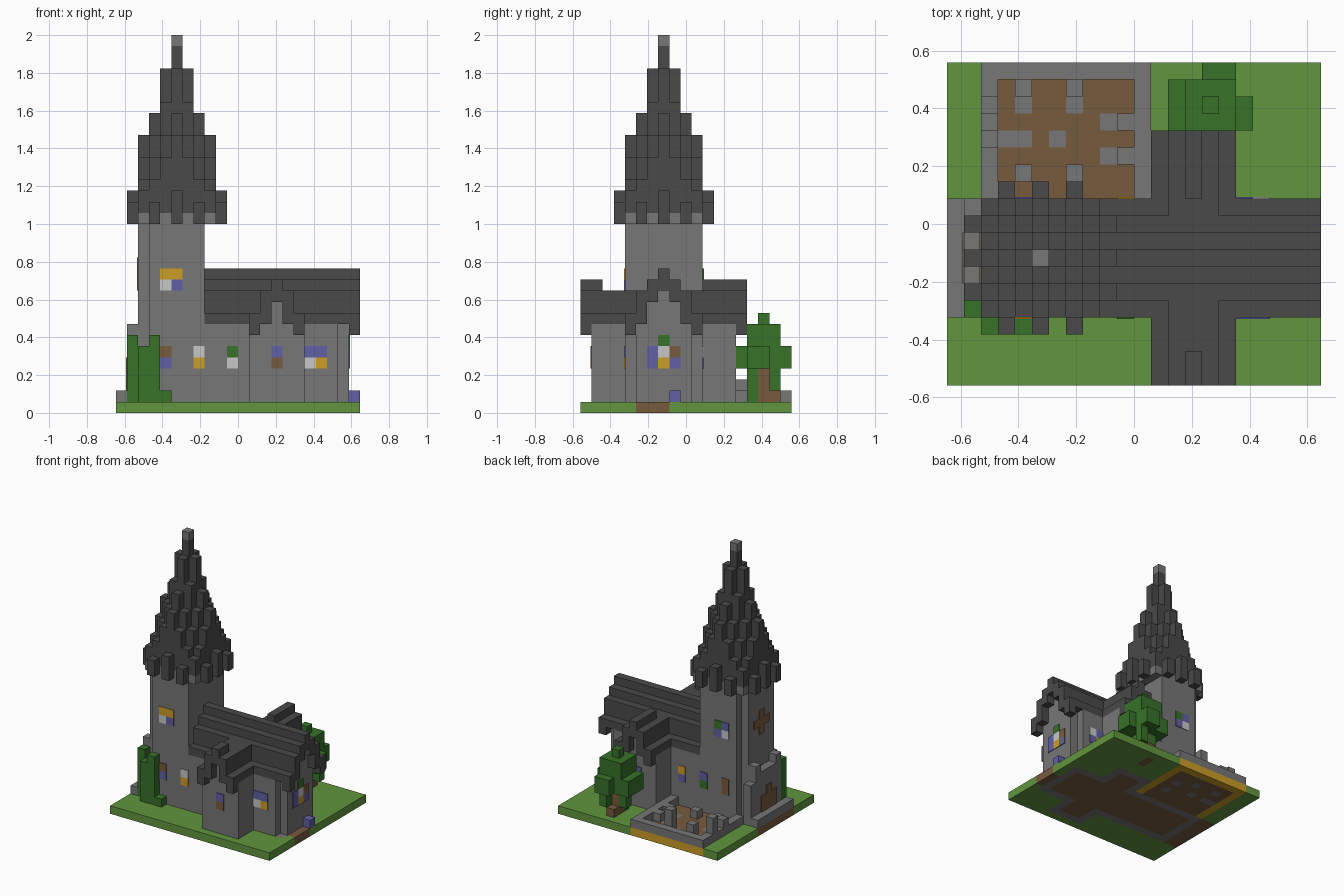
import bpy, bmesh
from mathutils import Matrix, Vector

if "Cube" in bpy.data.objects:
    bpy.data.objects.remove(bpy.data.objects["Cube"], do_unlink=True)

NX, NY, NZ = 22, 19, 34          # building grid, in blocks
V = 2 / NZ                       # block size


def material(name, rgb):
    m = bpy.data.materials.new(name)
    col = [(c / 255) ** 2.2 for c in rgb] + [1]
    m.diffuse_color = col
    m.use_nodes = True
    node = next(n for n in m.node_tree.nodes if n.type == 'BSDF_PRINCIPLED')
    node.inputs["Base Color"].default_value = col
    return m


GRASS = material("grass green", (98, 148, 65))
LEAF = material("leaf green", (58, 114, 45))
STONE = material("stone gray", (118, 118, 118))
SLATE = material("slate gray", (75, 75, 75))
BROWN = material("earth brown", (119, 91, 64))
YELLOW = material("amber yellow", (202, 156, 45))
BLUE = material("glass blue", (98, 96, 163))
WHITE = material("glass white", (198, 198, 198))


def finish(name, bm, mats):
    me = bpy.data.meshes.new(name)
    bm.to_mesh(me)
    bm.free()
    for m in mats:
        me.materials.append(m)
    ob = bpy.data.objects.new(name, me)
    bpy.context.collection.objects.link(ob)
    return ob


def part(name, mat, boxes):
    """One object from boxes (x0, x1, y0, y1, z0, z1) in block units."""
    bm = bmesh.new()
    for x0, x1, y0, y1, z0, z1 in boxes:
        mid = Vector(((x0 + x1 - NX) / 2, (y0 + y1 - NY) / 2, (z0 + z1) / 2)) * V
        size = Vector((x1 - x0, y1 - y0, z1 - z0)) * V
        bmesh.ops.create_cube(bm, size=1, matrix=Matrix.LocRotScale(mid, None, size))
    return finish(name, bm, [mat])


def column(i, j, z0, z1):
    return (i, i + 1, j, j + 1, z0, z1)


# Ground slab: colour chosen per block
FLOOR_STONES = {(3, 14), (4, 14), (6, 14), (9, 15), (9, 13), (4, 16), (7, 16)}


def in_church(i, j):
    return (2 <= i < 21 and 4 <= j < 11) or (12 <= i < 17 and 1 <= j < 14)


def ground_colour(i, j):
    if in_church(i, j):
        near = [(i + a, j + b) for a in (-1, 0, 1) for b in (-1, 0, 1)]
        return 2 if not all(in_church(*n) for n in near) else 1
    if 2 <= i < 12 and j >= 11:
        if i in (2, 11) or j == 18:
            return 3
        return 2 if (i, j) in FLOOR_STONES else 1
    if (i < 2 and 4 <= j < 11) or (i == 21 and 5 <= j < 8):
        return 1
    return 1 if (i, j) in {(15, 16), (15, 17)} else 0


bm = bmesh.new()
bmesh.ops.create_grid(bm, x_segments=NX, y_segments=NY, size=0.5,
                      matrix=Matrix.Diagonal((NX * V, NY * V, 1, 1)))
top = bmesh.ops.extrude_face_region(bm, geom=bm.faces[:], use_keep_orig=True)
bmesh.ops.translate(bm, vec=(0, 0, V),
                    verts=[g for g in top["geom"] if isinstance(g, bmesh.types.BMVert)])
bmesh.ops.recalc_face_normals(bm, faces=bm.faces[:])
for f in bm.faces:
    c = f.calc_center_median() / V
    f.material_index = ground_colour(min(NX - 1, max(0, int(c.x + NX / 2))),
                                     min(NY - 1, max(0, int(c.y + NY / 2))))
finish("ground", bm, [GRASS, BROWN, STONE, YELLOW])

# Walls, with set-back corners at the east and west ends
part("nave_walls", STONE, [(7, 20, 4, 11, 1, 8), (20, 21, 5, 10, 1, 8),
                           (8, 21, 6, 9, 8, 10), (8, 21, 7, 8, 10, 11)])
part("transept_walls", STONE, [(12, 17, 1, 14, 1, 8), (14, 15, 1, 14, 8, 10)])
part("tower_walls", STONE, [(3, 8, 4, 11, 1, 17), (2, 3, 5, 10, 1, 17),
                            (2, 9, 4, 11, 17, 18)])


# Stepped roofs: each offset from the ridge has its own bottom and top
def stepped(centre, start, end, bottoms, tops, along_x):
    out = []
    for off, (lo, hi) in enumerate(zip(bottoms, tops)):
        for c in {centre - off, centre + off}:
            span = (start, end, c, c + 1) if along_x else (c, c + 1, start, end)
            out.append((*span, lo, hi))
    return out


NAVE, WING = (13, 12, 11, 9), (11, 11, 9)
part("nave_roof", SLATE, stepped(7, 8, 21, (11, 10, 8, 8), NAVE, True)
     + stepped(7, 21, 22, (11, 10, 8, 7), NAVE, True))
part("transept_roof", SLATE, stepped(14, 1, 14, (10, 8, 8), WING, False)
     + stepped(14, 0, 1, (10, 8, 7), WING, False)
     + stepped(14, 14, 15, (10, 8, 7), WING, False)
     + [(14, 15, 0, 2, 11, 12), (14, 15, 11, 15, 11, 12)])

# Spire: column height depends on distance from the axis
HEIGHT = {(0, 0): 33, (1, 0): 31, (1, 1): 28, (2, 0): 27, (2, 1): 25, (2, 2): 23,
          (3, 0): 25, (3, 1): 23, (3, 2): 21, (3, 3): 20, (4, 0): 20, (4, 2): 19}
spire = []
for a in range(-4, 5):
    for b in range(-4, 5):
        key = (max(abs(a), abs(b)), min(abs(a), abs(b)))
        if key in HEIGHT:
            spire.append(column(5 + a, 7 + b, 17 if key[0] == 4 else 18, HEIGHT[key]))
part("spire", SLATE, spire)
part("spire_tip", STONE, [column(5, 7, 33, 34)])

# West porch and step
part("porch", STONE, [column(1, j, 1, h) for j, h in
                      ((5, 8), (6, 7), (7, 7), (8, 7), (9, 8), (10, 6))])
part("west_step", STONE, [(0, 1, 4, 11, 1, 2)])
part("hedge", LEAF, [column(1, 4, 1, 7), column(2, 3, 1, 6),
                     column(3, 3, 1, 7), column(4, 3, 1, 2)])

# Walled garden with ruined pillars
part("garden_wall", STONE, [(2, 3, 11, 19, 1, 2), (11, 12, 11, 19, 1, 2),
                            (3, 11, 18, 19, 1, 2)])
part("garden_pillars", STONE, [column(i, j, 1, h) for i, j, h in
     ((4, 17, 3), (7, 17, 4), (10, 15, 2), (10, 13, 2), (4, 12, 2),
      (7, 12, 2), (2, 16, 4), (2, 14, 3))])

# Tree
part("tree_trunk", BROWN, [column(15, 16, 1, 4), column(15, 17, 1, 2)])
part("tree_leaves", LEAF, [(14, 17, 15, 18, 4, 8), (13, 17, 15, 18, 4, 6),
                           (14, 18, 15, 17, 4, 6), (15, 17, 14, 19, 4, 6),
                           column(15, 16, 8, 9), column(15, 15, 1, 4),
                           column(14, 16, 2, 4), column(16, 17, 2, 4)])
part("flower_block", BLUE, [column(21, 8, 1, 2)])

# Windows: thin panes on the walls, one letter per pane
GLASS = {"y": YELLOW, "b": BLUE, "w": WHITE, "n": BROWN, "g": LEAF}
T = 0.1


def window(name, side, plane, start, z_top, rows):
    panes = {}
    for r, row in enumerate(rows):
        for c, letter in enumerate(row):
            if letter == ".":
                continue
            a, z = start + c, z_top - r
            slab = (plane - T, plane) if side in ("front", "west") else (plane, plane + T)
            flat = side in ("front", "back")
            box = (a, a + 1, *slab) if flat else (*slab, a, a + 1)
            panes.setdefault(letter, []).append((*box, z - 1, z))
    for letter, boxes in panes.items():
        part(name + "_" + GLASS[letter].name.replace(" ", "_"), GLASS[letter], boxes)


# Rows run from top to bottom, columns towards +x or +y
window("tower_front_window", "front", 4, 4, 13, ["yy", "wb"])
window("tower_back_window", "back", 11, 4, 13, ["bg", "wb"])
window("tower_west_window", "west", 2, 6, 14, [".n.", "nnn", ".n."])
window("west_door", "west", 1, 6, 5, [".n.", "nnn", "nnn", "nnn"])
window("front_window_a", "front", 4, 4, 6, "nb")
window("front_window_b", "front", 4, 7, 6, "wy")
window("front_window_c", "front", 4, 10, 6, "gw")
window("front_window_d", "front", 4, 17, 6, ["bb", "wy"])
window("transept_window", "front", 1, 14, 6, "bn")
window("transept_back_window", "back", 14, 14, 6, "bw")
window("back_window_a", "back", 11, 4, 6, "nn")
window("back_window_b", "back", 11, 7, 6, "bg")
window("back_window_c", "back", 11, 10, 6, "yb")
window("back_window_d", "back", 11, 17, 6, ["bw", "yb"])
window("east_window", "east", 21, 6, 7, [".g.", "bwn", "byb"])
